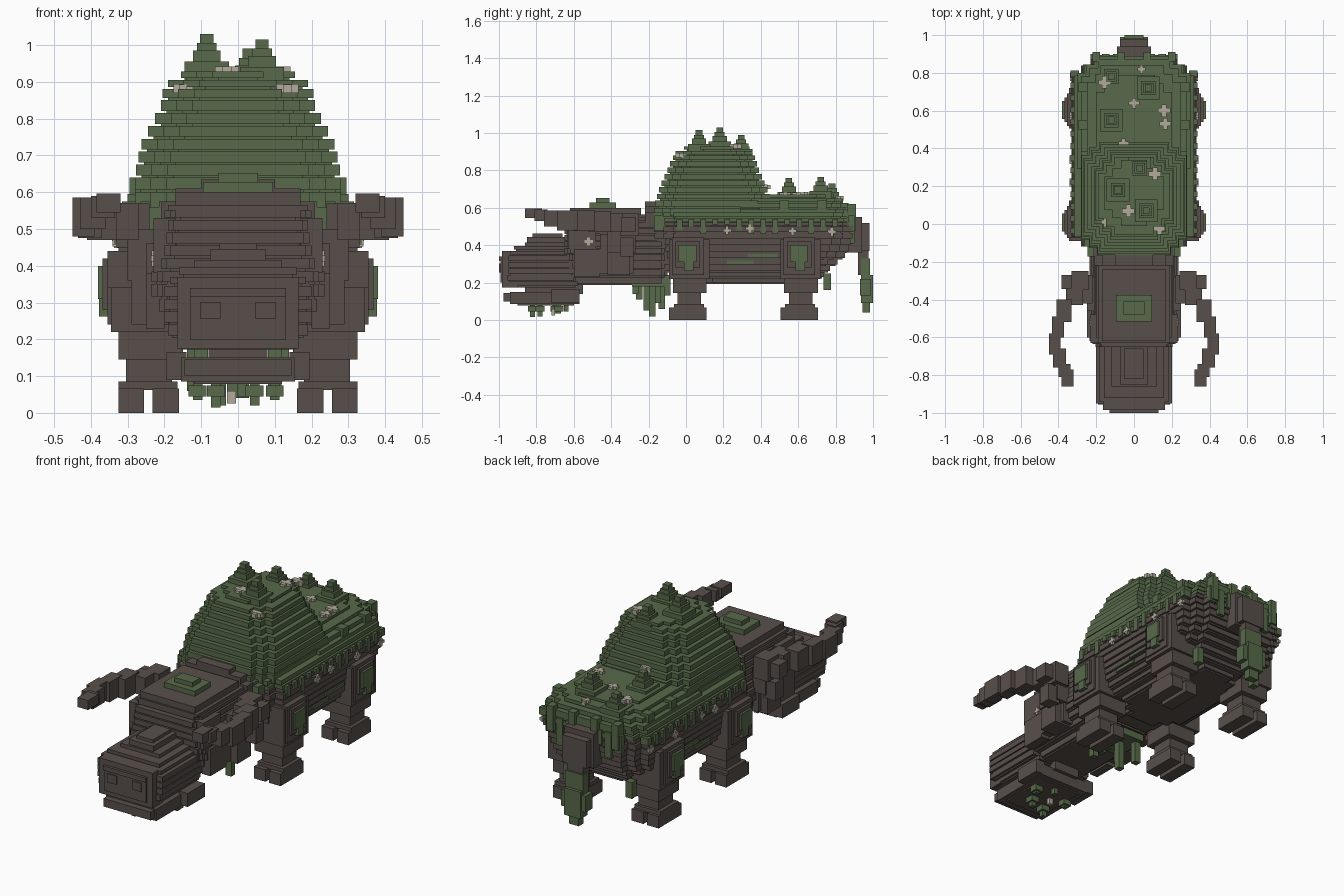
import bpy, bmesh, random
random.seed(4)


def material(name, rgb):
    m = bpy.data.materials.new(name)
    m.diffuse_color = (*rgb, 1)
    return m


HIDE = material("brown_hide", (0.098, 0.078, 0.070))
MOSS = material("moss_green", (0.096, 0.142, 0.068))
PETAL = material("pale_petal", (0.44, 0.41, 0.33))


def build(name, mat, boxes, mirror=False):
    """One object from boxes given as (x0, x1, y0, y1, z0, z1)."""
    bm = bmesh.new()
    for x0, x1, y0, y1, z0, z1 in boxes:
        for s in ((1, -1) if mirror else (1,)):
            verts = bmesh.ops.create_cube(bm, size=1)["verts"]
            for v in verts:
                v.co = (s * (x0 + x1) / 2 + v.co.x * (x1 - x0),
                        (y0 + y1) / 2 + v.co.y * (y1 - y0),
                        (z0 + z1) / 2 + v.co.z * (z1 - z0))
    me = bpy.data.meshes.new(name)
    bm.to_mesh(me)
    bm.free()
    me.materials.append(mat)
    ob = bpy.data.objects.new(name, me)
    bpy.context.collection.objects.link(ob)
    return ob


def slab(hx, y0, y1, z0, z1, c=0.0):
    """Layer with stepped corners of size c, centred on x = 0."""
    if c == 0:
        return [(-hx, hx, y0, y1, z0, z1)]
    return [(-hx, hx, y0 + c, y1 - c, z0, z1),
            (-hx + c / 2, hx - c / 2, y0 + c / 2, y1 - c / 2, z0, z1),
            (-hx + c, hx - c, y0, y1, z0, z1)]


def stack(rows, c=0.0, lip=0.012):
    """Rows (z0, half width, y0, y1); each has a lip over a recessed seam."""
    out = []
    for (z0, hx, y0, y1), nxt in zip(rows, rows[1:]):
        z1 = nxt[0]
        out += slab(hx - lip, y0 + lip, y1 - lip, z0 - .002, z0 + 0.008, c)
        out += slab(hx, y0, y1, z0 + 0.006, z1, c)
    return out


# Body: stepped belly, flanks and rump
build("body", HIDE, stack([
    (.195, .20, .04, .70), (.225, .25, -.08, .74), (.255, .28, -.12, .77),
    (.29, .30, -.14, .81), (.325, .305, -.15, .85), (.36, .31, -.16, .87),
    (.395, .315, -.16, .88), (.43, .325, -.17, .89), (.465, .33, -.17, .89),
    (.50, .325, -.165, .89), (.525, 0, 0, 0)], .10))

# Neck, withers and crown
build("neck", HIDE, stack([
    (.19, .15, -.62, -.10), (.23, .19, -.64, -.10), (.27, .215, -.64, -.10),
    (.31, .235, -.64, -.10), (.35, .235, -.65, -.10), (.385, .225, -.65, -.10),
    (.42, .215, -.65, -.10), (.455, .21, -.65, -.10), (.49, .205, -.65, -.12),
    (.525, .20, -.63, -.12), (.55, 0, 0, 0)], .03))
build("crown", HIDE, slab(.19, -.63, -.21, .55, .565) + slab(.17, -.62, -.24, .56, .60))
build("withers", HIDE, [(-.21, .21, -.22, -.12, .5, .575), (-.17, .17, -.22, -.13, .57, .61),
                        (-.10, .10, -.22, -.14, .60, .635)])
build("crown_moss", MOSS, [(-.095, .095, -.515, -.375, .60, .628),
                           (-.055, .055, -.48, -.41, .62, .652)])

# Head: layered cheeks, flat face plate, brow steps
head = stack([(.175, .165, -.965, -.58), (.205, .19, -.955, -.60), (.24, .20, -.95, -.60),
              (.275, .20, -.95, -.60), (.31, .20, -.95, -.60), (.345, .185, -.94, -.60),
              (.37, .16, -.92, -.60), (.395, 0, 0, 0)])
head += [(-.165, .165, -.985, -.9, .175, .37), (-.13, .13, -1.0, -.9, .315, .34),
         (-.13, .13, -.993, -.9, .20, .316), (-.12, .12, -.86, -.62, .39, .415),
         (-.075, .075, -.85, -.62, .40, .445), (-.05, .05, -.82, -.66, .43, .462)]
build("head", HIDE, head)
build("eye_plates", HIDE, [(.048, .102, -.999, -.99, .255, .302)], True)
build("jaw", HIDE, [(-.155, .155, -.94, -.57, .085, .15), (-.145, .145, -.975, -.58, .10, .145),
                    (-.12, .12, -.90, -.60, .078, .09), (-.08, .08, -.86, -.55, .14, .19)])
build("jaw_hinges", HIDE, [(.14, .195, -.72, -.57, .09, .165)], True)

# Hanging moss below the jaw and throat
jaw_drips = ((-.11, -.70, .035), (-.06, -.82, .015), (.045, -.78, .02), (.10, -.68, .035),
             (.01, -.64, .045))
build("jaw_moss", MOSS,
      [(x - .013, x + .013, y - .013, y + .013, z, .09) for x, y, z in jaw_drips] +
      [(x - .024, x + .024, y - .024, y + .024, .045, .075) for x, y, z in jaw_drips[:4]])
build("throat_moss", MOSS, [(x - .018, x + .018, y - .017, y + .017, z, .24) for x, y, z in
      ((-.10, -.25, .11), (.10, -.21, .05), (-.05, -.18, .02), (.06, -.15, .09),
       (0, -.27, .14), (-.12, -.13, .06), (.12, -.10, .13))] +
      [(-.14, .14, -.29, -.09, .18, .22)])

# Horns: root on the cheek, sweep outwards and forwards
build("horns", HIDE, [(.19, .25, -.46, -.28, .25, .46), (.22, .30, -.42, -.27, .36, .50),
      (.24, .33, -.35, -.25, .45, .57), (.31, .385, -.345, -.27, .47, .55),
      (.27, .36, -.43, -.34, .47, .57), (.33, .41, -.52, -.40, .47, .58),
      (.37, .435, -.60, -.49, .475, .585), (.39, .45, -.69, -.58, .48, .585),
      (.36, .43, -.76, -.66, .50, .585), (.335, .40, -.81, -.74, .53, .59),
      (.32, .385, -.86, -.77, .545, .597)], True)
build("cheek_guards", HIDE, [(.18, .29, -.42, -.30, .24, .36), (.20, .25, -.60, -.46, .23, .38),
      (.28, .355, -.35, -.28, .34, .44), (.17, .23, -.63, -.48, .38, .53)], True)

# Legs: thigh plates, ankles and split feet
legs, patches = [], []
for y in (.01, .605):
    legs += [(.17, .345, y - .10, y + .115, .22, .43), (.17, .355, y - .085, y + .085, .24, .44),
             (.30, .368, y - .065, y + .065, .28, .42), (.15, .325, y - .08, y + .10, .145, .225),
             (.18, .305, y - .055, y + .07, .08, .15), (.165, .325, y - .075, y + .085, .062, .086),
             (.16, .232, y - .10, y + .10, 0, .066), (.255, .325, y - .10, y + .10, 0, .066)]
    patches += [(.34, .38, y - .05, y + .045, .31, .40), (.34, .378, y - .02, y + .03, .262, .32)]
build("legs", HIDE, legs, True)
build("leg_moss", MOSS, patches, True)

# Tail with mossy tuft
build("tail", HIDE, [(-.09, .09, .85, .94, .36, .55), (-.075, .075, .90, .98, .37, .52),
                     (-.05, .05, .92, .975, .24, .40)])
build("tail_tuft", MOSS, [(-.055, .055, .935, .983, .20, .33), (-.075, .075, .93, .99, .13, .22),
      (-.05, .05, .935, 1.0, .09, .24), (-.03, .03, .945, .985, .04, .12)])

# Moss blanket, rear mound and tall hump
moss = stack([(.52, .32, -.165, .895), (.545, .315, -.17, .89), (.575, 0, 0, 0)], .10)
moss += stack([(.565, .30, .2, .89), (.595, .28, .2, .87), (.625, .25, .2, .84),
               (.65, .20, .2, .79), (.67, 0, 0, 0)], .09)
moss += stack([(.55, .28, -.17, .48), (.60, .28, -.165, .47), (.64, .277, -.155, .45),
               (.675, .27, -.145, .435), (.71, .262, -.13, .42), (.745, .245, -.115, .405),
               (.78, .225, -.10, .39), (.815, .21, -.085, .38), (.85, .205, -.07, .37),
               (.88, .19, -.055, .355), (.905, .155, -.01, .34), (.928, 0, 0, 0)], .085, .015)
# Slim stepped peaks
for x, y, top in ((-.085, .18, 1.03), (.065, .07, 1.015), (.03, .295, .99),
                  (-.12, .55, .76), (.075, .72, .765), (-.12, .78, .73)):
    for r, a, b in ((.06, .13, .075), (.038, .08, .045), (.027, .05, .025), (.018, .03, 0)):
        moss += [(x - r, x + r, y - r, y + r, top - a, top - b)]
# Tufts along the rear rim and shoulders
moss += [(x - .02, x + .02, .86, .91, .48, .62) for x in (-.20, -.07, .07, .20)]
moss += [(s * .27 - .025, s * .27 + .025, y, y + .05, .56, .64) for s in (-1, 1) for y in (.5, .7)]
moss += [(s * .225 - .02, s * .225 + .02, -.172, -.1, .48, .56) for s in (-1, 1)]
build("moss_back", MOSS, moss)

# Dripping moss along the flanks and rump
drips = []
for i in range(14):
    y = -.05 + i * .064
    drips.append((.29, .336, y, y + .03, random.choice((.46, .48, .50, .51)), .54))
# Thin moss strips between the legs
drips += [(.28, .308, .22, .36, .30, .318), (.28, .313, .33, .49, .335, .352),
          (.17, .21, .735, .775, .16, .25)]
build("side_drips", MOSS, drips, True)
build("rump_drips", MOSS, [(x, x + .04, .87, .90, z, .56) for x, z in
      ((-.23, .46), (-.17, .42), (-.11, .48), (.07, .47), (.13, .41), (.19, .47))])

# Small cross-shaped flowers resting on the moss
flowers = []
for x, y, r in ((-.155, .75, .033), (.04, .82, .022), (0, .64, .028), (.16, .60, .033),
                (.165, .53, .03), (-.055, .425, .028), (.11, .265, .033), (-.03, .07, .033),
                (-.15, .01, .026), (.135, -.025, .03)):
    z = max(b[5] for b in moss if b[0] <= x <= b[1] and b[2] <= y <= b[3])
    w = r * .4
    flowers += [(x - r, x + r, y - w, y + w, z - .01, z + .014),
                (x - w, x + w, y - r, y + r, z - .01, z + .013)]
# Flowers on the flanks and cheeks
for s in (-1, 1):
    for x, y, z in ((.334, .22, .48), (.334, .34, .49), (.334, .57, .475), (.33, .78, .47),
                    (.228, -.52, .42)):
        flowers += [(s * x - .008, s * x + .008, y - .022, y + .022, z - .008, z + .008),
                    (s * x - .007, s * x + .007, y - .008, y + .008, z - .022, z + .022)]
flowers += [(-.03, -.005, -.72, -.70, .025, .06)]
build("flowers", PETAL, flowers)
